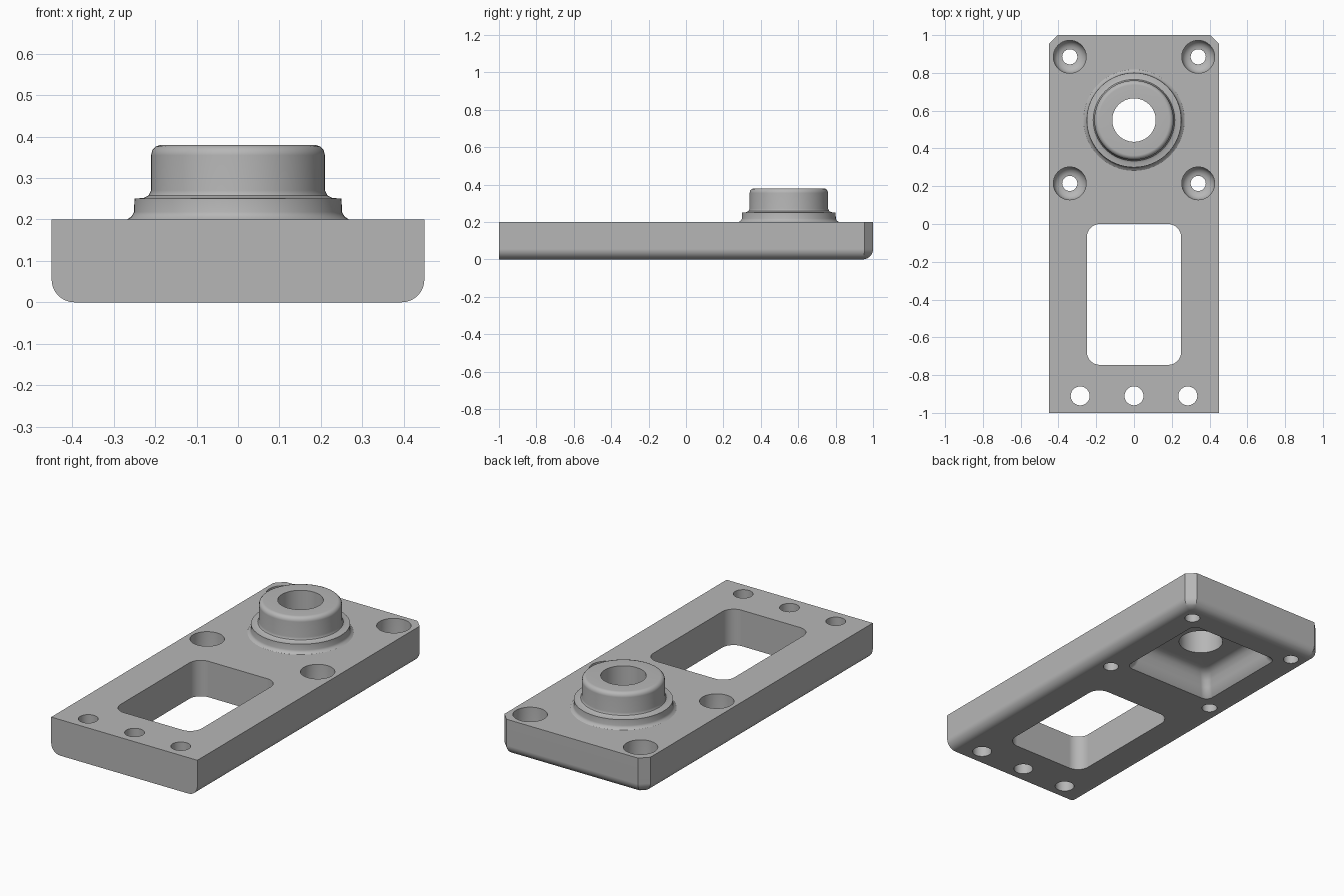
import bpy, bmesh
from math import cos, sin, pi, radians

default = bpy.data.objects.get("Cube")
if default:
    bpy.data.objects.remove(default, do_unlink=True)

GREY = 0.47
steel = bpy.data.materials.new("plain grey")
steel.use_nodes = True
steel.diffuse_color = (GREY, GREY, GREY, 1)
steel.node_tree.nodes["Principled BSDF"].inputs["Base Color"].default_value = (GREY, GREY, GREY, 1)


def make_object(name, bm):
    bmesh.ops.recalc_face_normals(bm, faces=bm.faces[:])
    mesh = bpy.data.meshes.new(name)
    bm.to_mesh(mesh)
    bm.free()
    mesh.materials.append(steel)
    obj = bpy.data.objects.new(name, mesh)
    bpy.context.collection.objects.link(obj)
    return obj


def circle(cx, cy, r, z, n=64):
    return [(cx + r * cos(2 * pi * i / n), cy + r * sin(2 * pi * i / n), z) for i in range(n)]


def rounded_rect(cx, cy, hx, hy, r, z, steps=8):
    points = []
    for quarter, (sx, sy) in enumerate([(1, 1), (-1, 1), (-1, -1), (1, -1)]):
        for i in range(steps + 1):
            a = pi / 2 * (quarter + i / steps)
            points.append((cx + sx * (hx - r) + r * cos(a), cy + sy * (hy - r) + r * sin(a), z))
    return points


def loft(name, rings, closed=False):
    """Skin a stack of rings; cap the ends, or join last to first."""
    bm = bmesh.new()
    loops = [[bm.verts.new(p) for p in ring] for ring in rings]
    n = len(loops[0])
    pairs = list(zip(loops, loops[1:]))
    if closed:
        pairs.append((loops[-1], loops[0]))
    else:
        bm.faces.new(loops[0])
        bm.faces.new(loops[-1])
    for a, b in pairs:
        for i in range(n):
            j = (i + 1) % n
            bm.faces.new((a[i], a[j], b[j], b[i]))
    return make_object(name, bm)


def apply_modifier(obj, mod):
    bpy.context.view_layer.objects.active = obj
    bpy.ops.object.modifier_apply(modifier=mod.name)


def cut(obj, cutter):
    mod = obj.modifiers.new("cut", "BOOLEAN")
    mod.operation, mod.solver, mod.object = "DIFFERENCE", "EXACT", cutter
    apply_modifier(obj, mod)
    bpy.data.objects.remove(cutter, do_unlink=True)


def smooth(obj):
    bpy.ops.object.select_all(action="DESELECT")
    obj.select_set(True)
    bpy.context.view_layer.objects.active = obj
    bpy.ops.object.shade_smooth_by_angle(angle=radians(32))
    mod = obj.modifiers.new("weighted normals", "WEIGHTED_NORMAL")
    mod.keep_sharp = True
    apply_modifier(obj, mod)


# Base plate: chamfered back corners, rounded lower edges except at the front
W, L, H, CH = 0.45, 1.0, 0.2, 0.045
outline = [(-W, -L), (W, -L), (W, L - CH), (W - CH, L), (CH - W, L), (-W, L - CH)]
bm = bmesh.new()
base = bm.faces.new([bm.verts.new((x, y, 0)) for x, y in outline])
top = bmesh.ops.extrude_face_region(bm, geom=[base])["geom"]
bmesh.ops.translate(bm, vec=(0, 0, H), verts=[v for v in top if isinstance(v, bmesh.types.BMVert)])
bmesh.ops.recalc_face_normals(bm, faces=bm.faces[:])
lower = [e for e in bm.edges
         if all(v.co.z < 0.01 for v in e.verts) and not all(v.co.y < -0.99 for v in e.verts)]
bmesh.ops.bevel(bm, geom=lower, offset=0.055, segments=8, profile=0.5, affect="EDGES")
plate = make_object("base_plate", bm)

# Large window
cut(plate, loft("window_cutter",
                [rounded_rect(0, -0.373, 0.25, 0.373, 0.07, z) for z in (-0.1, 0.3)]))

# Row of three plain holes
for x in (-0.285, 0, 0.285):
    cut(plate, loft("hole_cutter", [circle(x, -0.91, 0.05, z) for z in (-0.1, 0.3)]))

# Four counterbored holes with a filleted seat
seat = [(0.04, -0.1), (0.04, 0.06), (0.055, 0.062), (0.07, 0.07),
        (0.081, 0.083), (0.087, 0.1), (0.087, 0.3)]
for x in (-0.34, 0.34):
    for y in (0.215, 0.885):
        cut(plate, loft("counterbore_cutter", [circle(x, y, r, z, 40) for r, z in seat]))

# Pocket under the boss
BY = 0.55
pocket = [(0.285, -0.02), (0.28, 0), (0.265, 0.02), (0.255, 0.05),
          (0.245, 0.085), (0.23, 0.11), (0.21, 0.125), (0.185, 0.13)]
cut(plate, loft("pocket_cutter", [rounded_rect(0, BY, h, h, 0.04, z) for h, z in pocket]))

# Bore through the plate
BORE = 0.115
cut(plate, loft("bore_cutter", [circle(0, BY, BORE, z) for z in (-0.1, 0.3)]))
smooth(plate)

# Boss: flared foot, flange step, rounded collar
profile = [(BORE, H), (0.268, H), (0.257, 0.207), (0.251, 0.218), (0.25, 0.25), (0.228, 0.252),
           (0.216, 0.258), (0.21, 0.27), (0.21, 0.355), (0.207, 0.367), (0.199, 0.376),
           (0.187, 0.38), (BORE, 0.38)]
boss = loft("boss", [circle(0, BY, r, z) for r, z in profile], closed=True)
smooth(boss)
